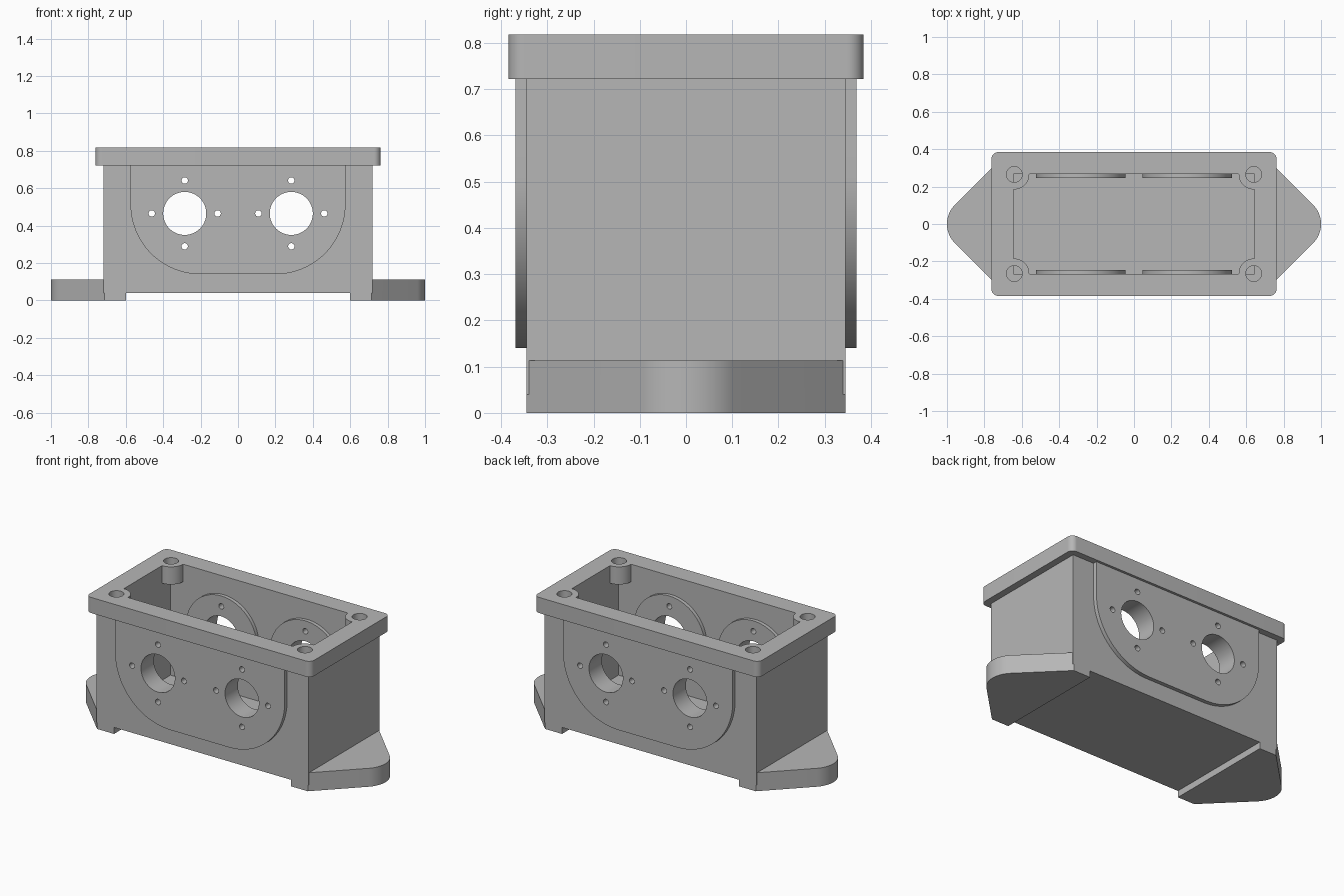
import bpy
import bmesh
from math import cos, sin, radians

cube = bpy.data.objects.get("Cube")
if cube:
    bpy.data.objects.remove(cube, do_unlink=True)

grey = bpy.data.materials.new("plain grey")
grey.use_nodes = True
colour = (0.47, 0.47, 0.47, 1)
grey.diffuse_color = colour
grey.node_tree.nodes["Principled BSDF"].inputs["Base Color"].default_value = colour


def arc(cx, cy, r, start, end, steps=12):
    angles = [radians(start + (end - start) * i / steps) for i in range(steps + 1)]
    return [(cx + r * cos(a), cy + r * sin(a)) for a in angles]


def circle(cx, cy, r, steps=64):
    return arc(cx, cy, r, 0, 360, steps)[:-1]


def rectangle(x, y):
    return [(-x, -y), (x, -y), (x, y), (-x, y)]


def prism(name, outline, low, high, axis="Z"):
    """Extrude a 2D outline along Z, or an x-z outline along Y."""
    bm = bmesh.new()
    verts = [bm.verts.new((u, v, low) if axis == "Z" else (u, low, v)) for u, v in outline]
    base = bm.faces.new(verts)
    top = bmesh.ops.extrude_face_region(bm, geom=[base])["geom"]
    move = (0, 0, high - low) if axis == "Z" else (0, high - low, 0)
    bmesh.ops.translate(bm, vec=move, verts=[g for g in top if isinstance(g, bmesh.types.BMVert)])
    bmesh.ops.recalc_face_normals(bm, faces=bm.faces)
    mesh = bpy.data.meshes.new(name)
    bm.to_mesh(mesh)
    bm.free()
    mesh.materials.append(grey)
    obj = bpy.data.objects.new(name, mesh)
    bpy.context.collection.objects.link(obj)
    return obj


def combine(target, other, operation):
    """Apply a boolean and discard the helper."""
    mod = target.modifiers.new("boolean", "BOOLEAN")
    mod.operation = operation
    mod.solver = "EXACT"
    mod.object = other
    bpy.context.view_layer.objects.active = target
    bpy.ops.object.modifier_apply(modifier=mod.name)
    bpy.data.objects.remove(other, do_unlink=True)


SIDES = (-1, 1)
PORT_X, PORT_Z = 0.285, 0.465
BOSS_X, BOSS_Y = 0.64, 0.265

# Main box and top flange
housing = prism("housing", rectangle(0.72, 0.345), 0.04, 0.77)
x, y, r = 0.762, 0.384, 0.035
flange_outline = (arc(x - r, y - r, r, 0, 90) + arc(r - x, y - r, r, 90, 180)
                  + arc(r - x, r - y, r, 180, 270) + arc(x - r, r - y, r, 270, 360))
combine(housing, prism("flange", flange_outline, 0.722, 0.818), "UNION")

# Raised panels with rounded lower corners, front and back
panel_outline = ([(0.575, 0.75), (-0.575, 0.75)]
                 + arc(-0.2, 0.515, 0.375, 180, 270, 24)
                 + arc(0.2, 0.515, 0.375, 270, 360, 24))
for s in SIDES:
    combine(housing, prism("panel", panel_outline, s * 0.3, s * 0.369, "Y"), "UNION")

# Tapered mounting feet with rounded tips
foot_outline = ([(0.6, -0.345), (0.715, -0.345)]
                + arc(0.855, 0, 0.145, -45, 45, 20)
                + [(0.715, 0.345), (0.6, 0.345)])
for s in SIDES:
    outline = [(s * u, v) for u, v in foot_outline]
    combine(housing, prism("foot", outline, 0, 0.113), "UNION")

# Cavity, leaving corner bosses and round pads on the inner walls
cavity = prism("cavity", rectangle(0.645, 0.267), 0.115, 0.9)
cavity.hide_render = True
for sx in SIDES:
    for sy in SIDES:
        boss = prism("boss", circle(sx * BOSS_X, sy * BOSS_Y, 0.08), 0.71, 1.0)
        combine(cavity, boss, "DIFFERENCE")
        pad = prism("pad", circle(sx * PORT_X, PORT_Z, 0.24), sy * 0.245, sy * 0.32, "Y")
        combine(cavity, pad, "DIFFERENCE")
combine(housing, cavity, "DIFFERENCE")

# Round ports with four bolt holes each, through both walls
for s in SIDES:
    port = prism("port", circle(s * PORT_X, PORT_Z, 0.115), -0.5, 0.5, "Y")
    combine(housing, port, "DIFFERENCE")
    for du, dv in ((1, 0), (-1, 0), (0, 1), (0, -1)):
        centre = (s * PORT_X + du * 0.176, PORT_Z + dv * 0.176)
        bolt = prism("bolt_hole", circle(*centre, 0.017, 24), -0.5, 0.5, "Y")
        combine(housing, bolt, "DIFFERENCE")

# Screw holes in the flange corners
for sx in SIDES:
    for sy in SIDES:
        hole = prism("screw_hole", circle(sx * BOSS_X, sy * BOSS_Y, 0.042, 40), 0.704, 0.9)
        combine(housing, hole, "DIFFERENCE")

# Smooth curved walls, crisp edges
bpy.ops.object.select_all(action="DESELECT")
housing.select_set(True)
bpy.context.view_layer.objects.active = housing
bpy.ops.object.shade_smooth_by_angle(angle=radians(30))
